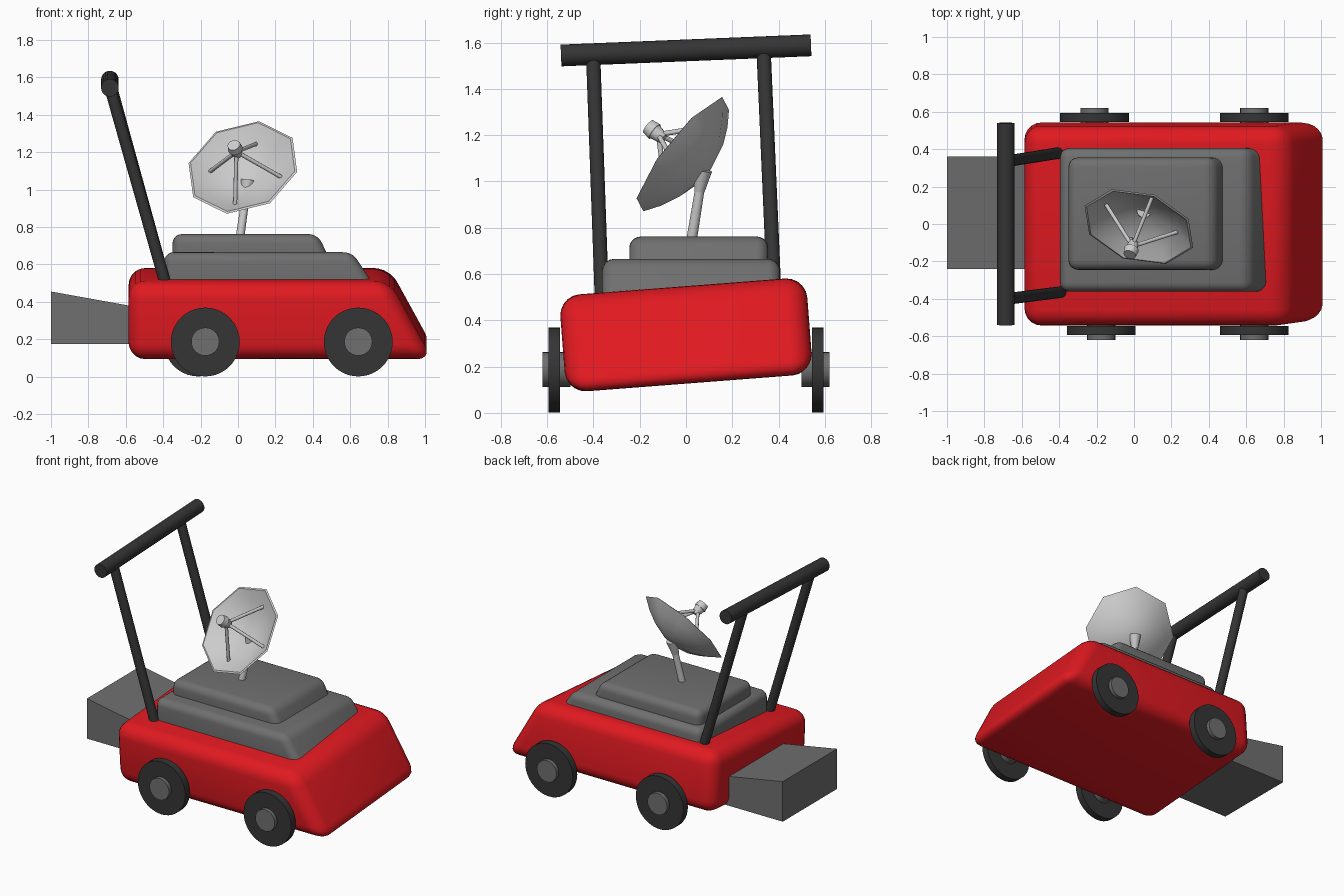
import bpy, bmesh, math
from mathutils import Vector, Matrix

if "Cube" in bpy.data.objects:
    bpy.data.objects.remove(bpy.data.objects["Cube"])


def material(name, colour):
    m = bpy.data.materials.new(name)
    m.diffuse_color = (*colour, 1)
    m.use_nodes = True
    m.node_tree.nodes["Principled BSDF"].inputs["Base Color"].default_value = m.diffuse_color
    return m


RED = material("red_paint", (0.75, 0.01, 0.015))
DARK = material("dark_rubber", (0.035, 0.035, 0.035))
GREY = material("mid_grey", (0.16, 0.16, 0.16))


def finish(name, bm, mat=None, matrix=None, angle=35):
    bmesh.ops.recalc_face_normals(bm, faces=bm.faces)
    me = bpy.data.meshes.new(name)
    bm.to_mesh(me)
    bm.free()
    ob = bpy.data.objects.new(name, me)
    bpy.context.collection.objects.link(ob)
    if mat:
        me.materials.append(mat)
    if matrix:
        ob.matrix_world = matrix
    bpy.ops.object.select_all(action='DESELECT')
    ob.select_set(True)
    bpy.context.view_layer.objects.active = ob
    bpy.ops.object.shade_smooth_by_angle(angle=math.radians(angle))
    return ob


def prism(name, profile, y0, y1, bevel, mat, matrix=None):
    """Extrude an (x, z) side profile along y and round its edges."""
    bm = bmesh.new()
    face = bm.faces.new([bm.verts.new((x, y0, z)) for x, z in profile])
    ext = bmesh.ops.extrude_face_region(bm, geom=[face])["geom"]
    bmesh.ops.translate(bm, vec=(0, y1 - y0, 0),
                        verts=[v for v in ext if isinstance(v, bmesh.types.BMVert)])
    bmesh.ops.recalc_face_normals(bm, faces=bm.faces)
    if bevel:
        bmesh.ops.bevel(bm, geom=bm.edges[:], offset=bevel, segments=5,
                        profile=0.5, affect='EDGES')
    return finish(name, bm, mat, matrix)


def rod(name, a, b, r1, r2=None, sides=24, mat=None):
    """Round bar from point a to point b."""
    a, b = Vector(a), Vector(b)
    d = b - a
    bm = bmesh.new()
    bmesh.ops.create_cone(bm, cap_ends=True, segments=sides, radius1=r1,
                          radius2=r1 if r2 is None else r2, depth=d.length)
    m = Matrix.Translation((a + b) / 2) @ d.to_track_quat('Z', 'Y').to_matrix().to_4x4()
    return finish(name, bm, mat, m, 50)


# Rolled body with sloping nose
roll = Matrix.Translation((0, 0, 0.337)) @ Matrix.Rotation(math.radians(4.4), 4, 'X')
prism("body", [(-0.585, -0.21), (1.04, -0.21), (0.81, 0.21), (-0.585, 0.21)],
      -0.535, 0.535, 0.09, RED, roll)

# Two stepped decks
prism("lower_deck", [(-0.395, 0.42), (0.775, 0.42), (0.61, 0.665), (-0.395, 0.665)],
      -0.362, 0.406, 0.05, GREY)
prism("upper_deck", [(-0.35, 0.57), (0.52, 0.57), (0.425, 0.762), (-0.35, 0.762)],
      -0.245, 0.355, 0.05, GREY)

# Rear box
prism("rear_box", [(-1, 0.175), (-0.5, 0.175), (-0.5, 0.365), (-1, 0.455)],
      -0.24, 0.36, 0, GREY)

# Wheels and hubs
for name, x, s in (("front_right", 0.643, -1), ("front_left", 0.643, 1),
                   ("rear_right", -0.175, -1), ("rear_left", -0.212, 1)):
    rod(name + "_wheel", (x, s * 0.545, 0.185), (x, s * 0.594, 0.185), 0.184, sides=40, mat=DARK)
    rod(name + "_hub", (x, s * 0.5, 0.187), (x, s * 0.62, 0.187), 0.075, sides=32, mat=GREY)

# Push handle
rod("handle_bar", (-0.685, -0.54, 1.544), (-0.685, 0.54, 1.588), 0.047, mat=DARK)
rod("handle_post_right", (-0.375, -0.362, 0.45), (-0.683, -0.401, 1.54), 0.031, mat=DARK)
rod("handle_post_left", (-0.375, 0.384, 0.45), (-0.683, 0.335, 1.57), 0.031, mat=DARK)

# Dish frame: n points out of the bowl, e1 to one rim corner
centre = Vector((0.026, -0.014, 1.118))
n = Vector((-0.245, -0.757, 0.606)).normalized()
e1 = Vector((0.52, 0.08, 0.31))
e1 = (e1 - n * e1.dot(n)).normalized()
e2 = n.cross(e1)
frame = Matrix.Translation(centre) @ Matrix((e1, e2, n)).transposed().to_4x4()

# Eight-sided dish bowl with inner and outer skin
R, DEPTH, THICK = 0.312, 0.115, 0.014
radii = [0, 0.08, 0.16, 0.24, R]
outer = [(r, -(DEPTH + THICK) * (1 - (r / R) ** 2)) for r in radii]
inner = [(r * 0.96, 0.004 - DEPTH * (1 - (r / R) ** 2)) for r in reversed(radii)]
bm = bmesh.new()
vs = [bm.verts.new((r, 0, z)) for r, z in outer + inner]
es = [bm.edges.new(p) for p in zip(vs, vs[1:])]
bmesh.ops.spin(bm, geom=vs + es, axis=(0, 0, 1), cent=(0, 0, 0),
               angle=math.tau, steps=8, use_duplicate=False)
bmesh.ops.remove_doubles(bm, verts=bm.verts[:], dist=0.0005)
finish("dish", bm, None, frame, 50)

# Feed horn and its four struts
rod("feed_horn", frame @ Vector((0, 0, 0.11)), frame @ Vector((0, 0, 0.165)), 0.024, 0.036, 16)
rod("feed_cap", frame @ Vector((0, 0, 0.16)), frame @ Vector((0, 0, 0.198)), 0.04, 0.034, 16)
for i in range(4):
    a = math.radians(45 + 90 * i)
    rod(f"feed_strut_{i + 1}", frame @ Vector((0, 0, 0.14)),
        frame @ Vector((0.205 * math.cos(a), 0.205 * math.sin(a), -0.06)), 0.011, sides=10)

# Mast and dish socket
back = frame @ Vector((0, 0, -DEPTH))
foot = Vector((0.01, 0.023, 0.74))
rod("mast", foot, foot.lerp(back, 0.95), 0.023, 0.02, 16)
rod("dish_socket", foot.lerp(back, 0.7), back, 0.022, 0.04, 16)
